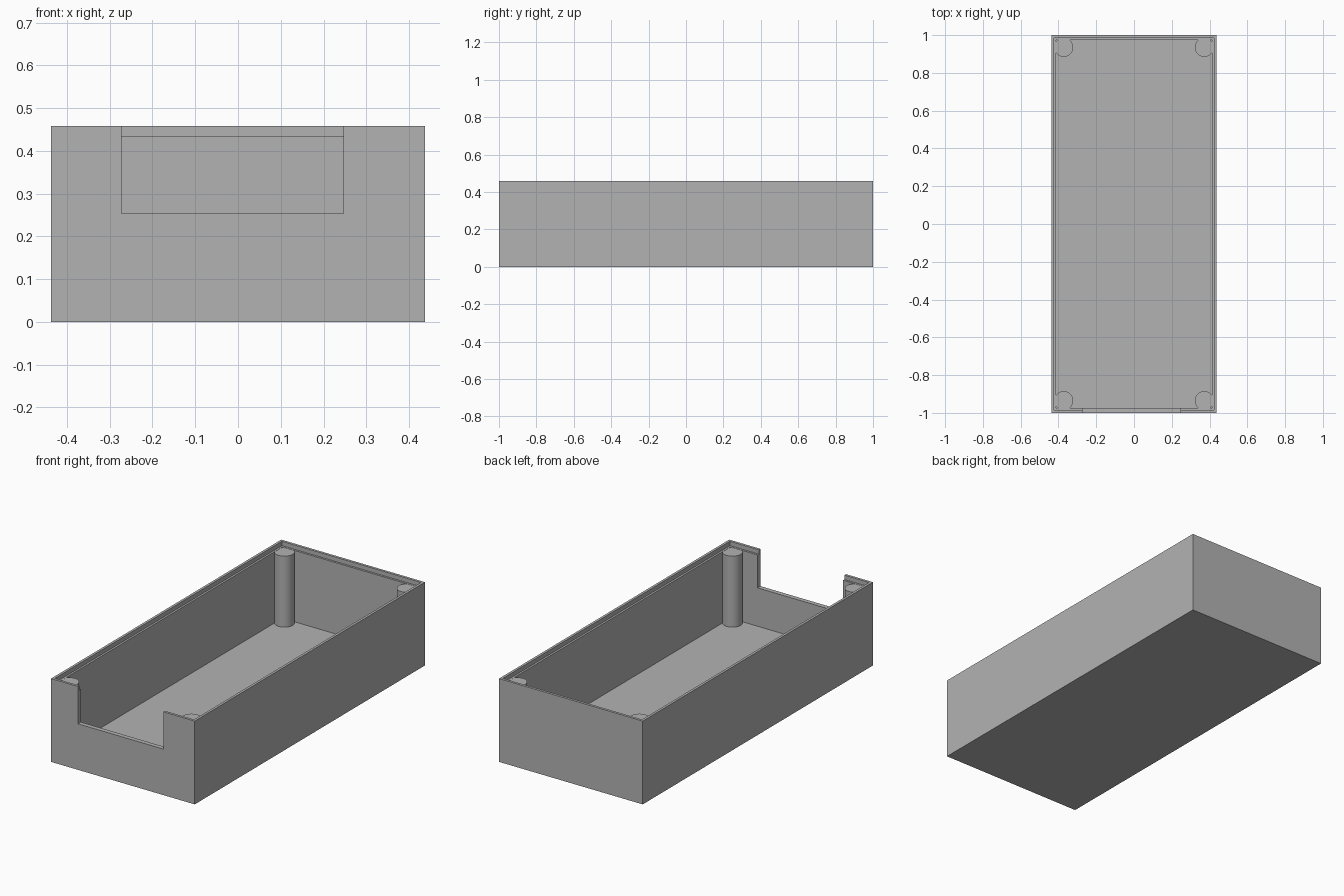
import bpy

if "Cube" in bpy.data.objects:
    bpy.data.objects.remove(bpy.data.objects["Cube"], do_unlink=True)

WIDTH, LENGTH, HEIGHT = 0.874, 2.0, 0.458
WALL, LIP, FLOOR = 0.025, 0.014, 0.042
LEDGE = 0.434          # height of the step inside the rim
ABOVE = HEIGHT + 0.1   # cutters reach past the rim

grey = bpy.data.materials.new("plain grey")
grey.use_nodes = True
grey.diffuse_color = (0.45, 0.45, 0.45, 1)
grey.node_tree.nodes["Principled BSDF"].inputs["Base Color"].default_value = grey.diffuse_color


def box(name, x0, x1, y0, y1, z0, z1):
    bpy.ops.mesh.primitive_cube_add(size=1)
    ob = bpy.context.object
    ob.name = name
    ob.location = ((x0 + x1) / 2, (y0 + y1) / 2, (z0 + z1) / 2)
    ob.scale = (x1 - x0, y1 - y0, z1 - z0)
    bpy.ops.object.transform_apply(location=True, rotation=False, scale=True)
    return ob


def centred_box(name, inset, z0, z1):
    x, y = WIDTH / 2 - inset, LENGTH / 2 - inset
    return box(name, -x, x, -y, y, z0, z1)


def cut(target, cutter):
    mod = target.modifiers.new("cut", 'BOOLEAN')
    mod.operation = 'DIFFERENCE'
    mod.solver = 'EXACT'
    mod.object = cutter
    bpy.context.view_layer.objects.active = target
    bpy.ops.object.modifier_apply(modifier=mod.name)
    bpy.data.objects.remove(cutter, do_unlink=True)


# Open tray with a stepped rim and a notch in the front wall
tray = centred_box("tray", 0, 0, HEIGHT)
tray.data.materials.append(grey)
cut(tray, centred_box("cavity", WALL, FLOOR, ABOVE))
cut(tray, centred_box("rim_step", LIP, LEDGE, ABOVE))
cut(tray, box("notch", -0.273, 0.247, -1.1, -0.9, 0.253, ABOVE))

# Corner posts, level with the step
post_base, post_top = FLOOR - 0.01, LEDGE - 0.001
for side, x in (("right", -0.372), ("left", 0.372)):
    for end, y in (("front", -0.935), ("back", 0.935)):
        bpy.ops.mesh.primitive_cylinder_add(
            vertices=48, radius=0.05, depth=post_top - post_base,
            location=(x, y, (post_top + post_base) / 2))
        post = bpy.context.object
        post.name = f"{end}_{side}_post"
        post.data.materials.append(grey)
        bpy.ops.object.shade_smooth_by_angle()
